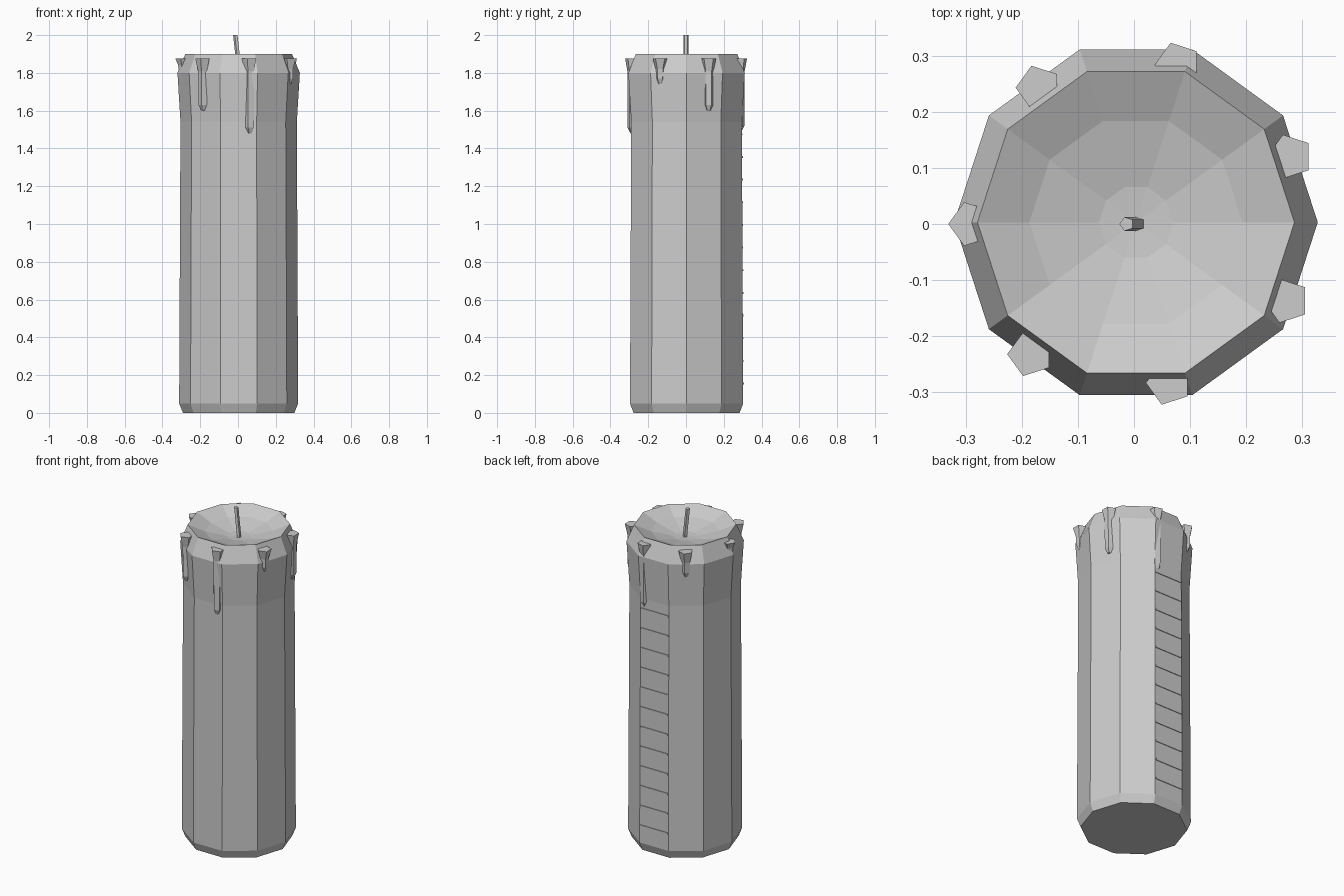
import bpy, bmesh, math

if "Cube" in bpy.data.objects:
    bpy.data.objects.remove(bpy.data.objects["Cube"])

wax = bpy.data.materials.new("pale_grey")
wax.diffuse_color = (0.604, 0.604, 0.604, 1)
wax.use_nodes = True
wax.node_tree.nodes["Principled BSDF"].inputs["Base Color"].default_value = wax.diffuse_color


def loft(name, rings, sides, turn=0.0):
    """Stack of polygon rings (x, y, z, radius), closed at both ends."""
    bm = bmesh.new()
    loops = []
    for x, y, z, r in rings:
        loops.append([bm.verts.new((x + r * math.cos(turn + math.tau * i / sides),
                                    y + r * math.sin(turn + math.tau * i / sides), z))
                      for i in range(sides)])
    for a, b in zip(loops, loops[1:]):
        for i in range(sides):
            j = (i + 1) % sides
            bm.faces.new((a[i], a[j], b[j], b[i]))
    bm.faces.new(loops[0][::-1])
    bm.faces.new(loops[-1])
    bmesh.ops.recalc_face_normals(bm, faces=bm.faces)
    return finish(name, bm)


def finish(name, bm):
    me = bpy.data.meshes.new(name)
    bm.to_mesh(me)
    bm.free()
    me.materials.append(wax)
    ob = bpy.data.objects.new(name, me)
    bpy.context.collection.objects.link(ob)
    return ob


# Candle body: ten-sided, flared at the top, with a melted bowl
CX, CY = 0.0035, 0.003
profile = [(0.0, 0.295), (0.05, 0.315), (1.54, 0.308), (1.8, 0.324), (1.9, 0.2825),
           (1.86, 0.19), (1.83, 0.066), (1.825, 0.004)]
loft("candle_body", [(CX, CY, z, r) for z, r in profile], 10)

# Leaning wick
loft("wick", [(0.008, 0, 1.81, 0.013), (-0.013, 0, 2.0, 0.013)], 5, math.pi)

# Wax drips: x, y, tip height, stem radius
drips = [(0.062, -0.283, 1.48, 0.029), (0.078, 0.284, 1.49, 0.028),
         (-0.185, -0.232, 1.60, 0.026), (0.278, 0.120, 1.60, 0.027),
         (0.272, -0.137, 1.74, 0.025), (-0.170, 0.243, 1.72, 0.027),
         (-0.290, 0.0, 1.79, 0.027)]
for n, (x, y, tip, r) in enumerate(drips):
    neck = 1.875 - min(0.065, 0.4 * (1.875 - tip))
    loft(f"wax_drip_{n + 1}", [(x, y, tip, 0.4 * r), (x, y, tip + 0.03, r * 0.93),
                               (x, y, neck, r), (x, y, 1.875, 0.041)], 5, math.pi)

# Row of thin marker bars up the back face
for n in range(12):
    z = 0.155 + 0.12 * n
    face_y = CY + math.cos(math.pi / 10) * (0.315 - 0.007 * (z - 0.05) / 1.49)
    bm = bmesh.new()
    bmesh.ops.create_cube(bm, size=1)
    bmesh.ops.scale(bm, vec=(0.185, 0.008, 0.01), verts=bm.verts)
    bmesh.ops.translate(bm, vec=(CX, face_y, z), verts=bm.verts)
    finish(f"marker_bar_{n + 1}", bm)
